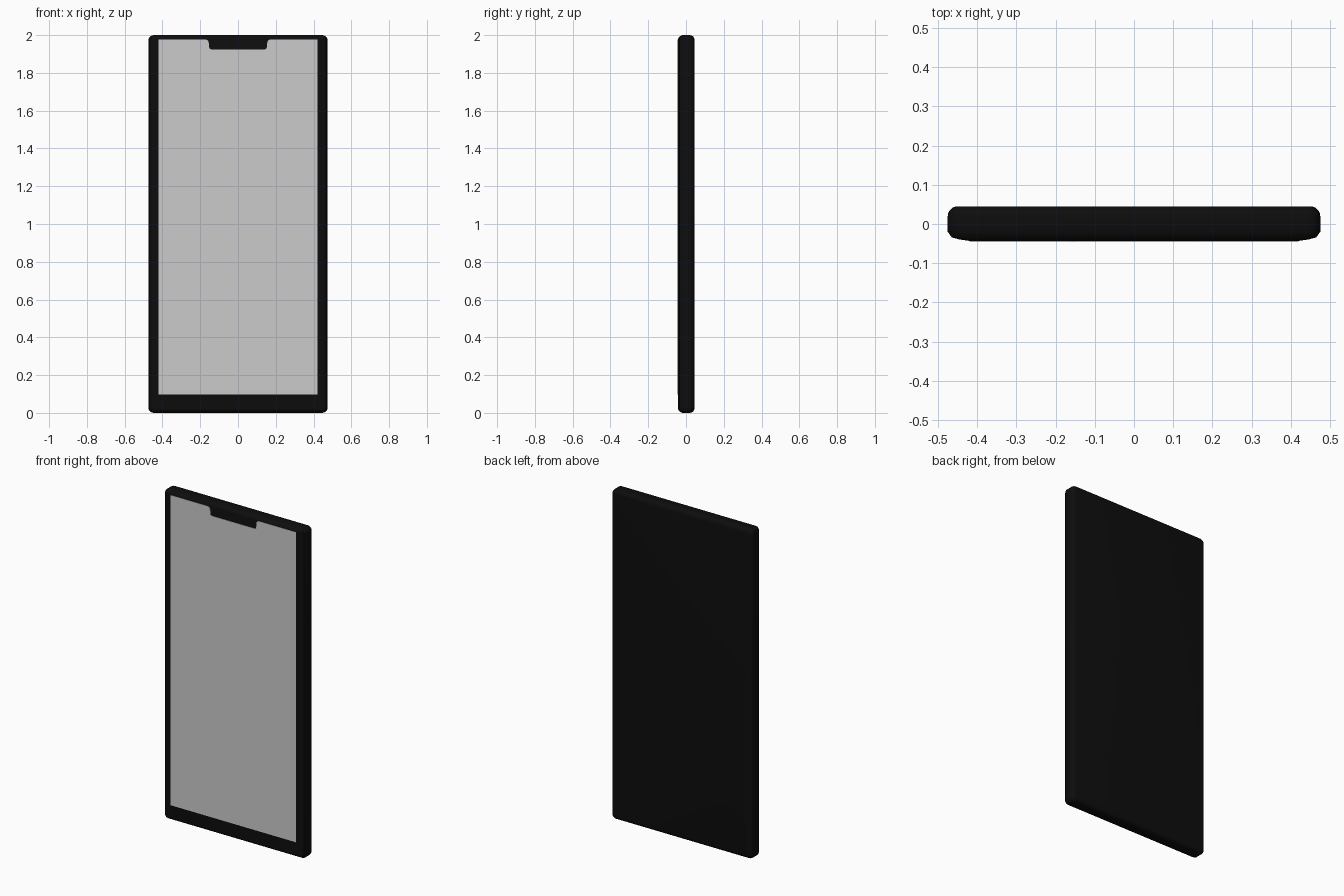
import bpy, bmesh
from math import sin, cos, pi

if "Cube" in bpy.data.objects:
    bpy.data.objects.remove(bpy.data.objects["Cube"])

black = bpy.data.materials.new("black_casing")
black.diffuse_color = (0.004, 0.004, 0.004, 1)
black.use_nodes = True
black.node_tree.nodes["Principled BSDF"].inputs["Base Color"].default_value = black.diffuse_color


def finish(name, bm, mat=None):
    bmesh.ops.recalc_face_normals(bm, faces=bm.faces)
    mesh = bpy.data.meshes.new(name)
    bm.to_mesh(mesh)
    bm.free()
    ob = bpy.data.objects.new(name, mesh)
    bpy.context.collection.objects.link(ob)
    if mat:
        mesh.materials.append(mat)
    return ob


def rounded_ring(bm, y, ix, iz, r, seg=5):
    """Rounded rectangle in the XZ plane, inset by ix and iz."""
    hx, hz = 0.475 - ix, 1 - iz
    ring = []
    for k, (sx, sz) in enumerate([(1, 1), (-1, 1), (-1, -1), (1, -1)]):
        for i in range(seg + 1):
            a = (k + i / seg) * pi / 2
            ring.append(bm.verts.new((sx * (hx - r) + r * cos(a), y,
                                      1 + sz * (hz - r) + r * sin(a))))
    return ring


# Casing: soft front edge, rounded sides and back edge
R = 0.025
sections = [(-0.043, 0.055, 0.02, 0.008), (-0.0395, 0.03, 0.014, 0.012),
            (-0.034, 0.01, 0.008, 0.02), (-0.02, 0, 0, 0.03)]
for i in range(6):
    a = i / 5 * pi / 2
    inset = R * (1 - cos(a))
    sections.append((0.045 - R + R * sin(a), inset, inset, 0.03 - inset * 0.8))

bm = bmesh.new()
rings = [rounded_ring(bm, *s) for s in sections]
for a, b in zip(rings, rings[1:]):
    for i in range(len(a)):
        j = (i + 1) % len(a)
        bm.faces.new((a[i], a[j], b[j], b[i]))
bm.faces.new(rings[0])
bm.faces.new(rings[-1])
casing = finish("casing", bm, black)

# Screen: thin slab with a notch at the top
half = [(0.42, 0.097), (0.42, 1.977), (0.17, 1.977), (0.159, 1.972),
        (0.155, 1.962), (0.154, 1.94), (0.151, 1.929), (0.142, 1.925)]
outline = half + [(-x, z) for x, z in reversed(half)]
bm = bmesh.new()
face = bm.faces.new([bm.verts.new((x, -0.045, z)) for x, z in outline])
ext = bmesh.ops.extrude_face_region(bm, geom=[face], use_keep_orig=True)
moved = [v for v in ext["geom"] if isinstance(v, bmesh.types.BMVert)]
bmesh.ops.translate(bm, verts=moved, vec=(0, 0.003, 0))
screen = finish("screen", bm)

# Smooth shading on the casing
bpy.context.view_layer.objects.active = casing
casing.select_set(True)
bpy.ops.object.shade_smooth_by_angle(angle=0.6)
